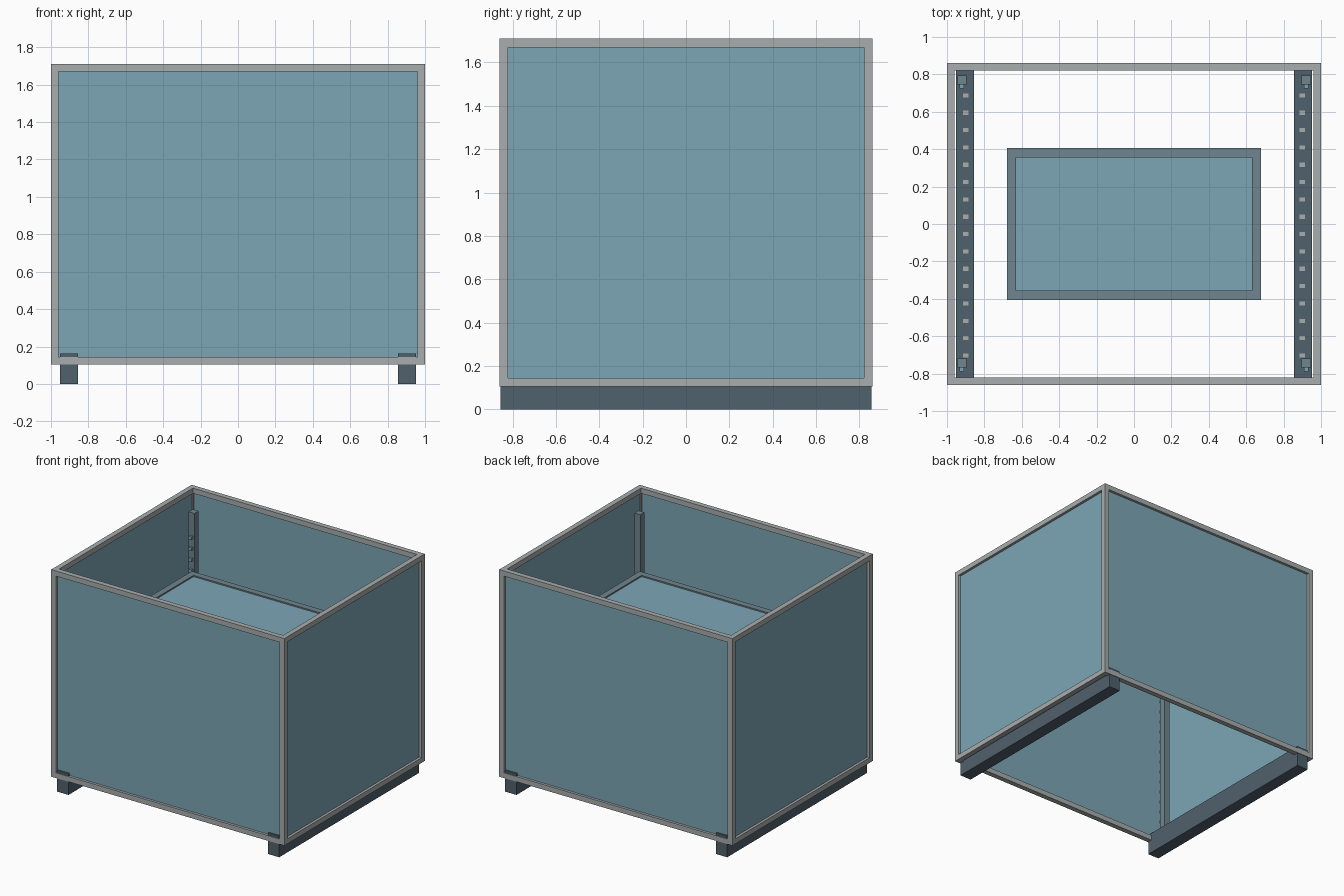
import bpy
import bmesh
from mathutils import Matrix, Vector

cube = bpy.data.objects.get("Cube")
if cube:
    bpy.data.objects.remove(cube, do_unlink=True)


def material(name, hex_code):
    channels = [int(hex_code[i:i + 2], 16) / 255 for i in (0, 2, 4)]
    lin = [c / 12.92 if c < 0.04 else ((c + 0.055) / 1.055) ** 2.4 for c in channels]
    mat = bpy.data.materials.new(name)
    mat.use_nodes = True
    mat.diffuse_color = (*lin, 1)
    mat.node_tree.nodes["Principled BSDF"].inputs["Base Color"].default_value = (*lin, 1)
    return mat


GREY = material("light grey metal", "A9ADAD")
BLUE = material("blue panel", "7CA6B6")
DARK = material("dark slate", "50616D")
SLATE = material("grey blue", "70858E")


def boxes(name, mat, spans):
    """One object from boxes given as (min corner, max corner)."""
    bm = bmesh.new()
    for low, high in spans:
        low, high = Vector(low), Vector(high)
        matrix = Matrix.Translation((low + high) / 2) @ Matrix.Diagonal((*(high - low), 1))
        bmesh.ops.create_cube(bm, size=1, matrix=matrix)
    mesh = bpy.data.meshes.new(name)
    bm.to_mesh(mesh)
    bm.free()
    mesh.materials.append(mat)
    obj = bpy.data.objects.new(name, mesh)
    bpy.context.collection.objects.link(obj)
    return obj


W, D = 1.0, 0.86          # half width and half depth
LOW, TOP = 0.105, 1.71    # frame bottom and top
BAR = 0.04
SIDES = (("left", 1), ("right", -1))


def across(sign, inner, outer):
    return sorted((sign * inner, sign * outer))


# Outer frame: corner uprights and two rings of rails
for z, level in ((LOW, "bottom"), (TOP - BAR, "top")):
    rails = []
    for s in (-1, 1):
        y0, y1 = across(s, D - BAR, D)
        x0, x1 = across(s, W - BAR, W)
        rails.append(((-W, y0, z), (W, y1, z + BAR)))
        rails.append(((x0, -D + BAR, z), (x1, D - BAR, z + BAR)))
    boxes(level + "_rails", GREY, rails)

uprights = []
for sx in (-1, 1):
    for sy in (-1, 1):
        x0, x1 = across(sx, W - BAR, W)
        y0, y1 = across(sy, D - BAR, D)
        uprights.append(((x0, y0, LOW + BAR), (x1, y1, TOP - BAR)))
boxes("corner_uprights", GREY, uprights)

# Recessed wall panels
for name, s in (("back", 1), ("front", -1)):
    y0, y1 = across(s, D - 0.03, D - 0.02)
    boxes(name + "_panel", BLUE, [((-W + BAR, y0, LOW + BAR), (W - BAR, y1, TOP - BAR))])
for name, s in SIDES:
    x0, x1 = across(s, W - 0.03, W - 0.02)
    boxes(name + "_panel", BLUE, [((x0, -D + BAR, LOW + BAR), (x1, D - BAR, TOP - BAR))])

# Base beams with a row of slot plates, and slotted posts standing on them
BEAM_TOP = 0.163
for name, s in SIDES:
    x0, x1 = across(s, 0.855, 0.952)
    boxes(name + "_base_beam", DARK, [((x0, -0.855, 0), (x1, 0.855, BEAM_TOP))])

    c = s * 0.9
    slots = []
    for i in range(16):
        y = -0.703 + i * 0.0927
        slots.append(((c - 0.015, y - 0.011, BEAM_TOP), (c + 0.015, y + 0.011, BEAM_TOP + 0.005)))
    boxes(name + "_beam_slots", GREY, slots)

    c = s * 0.92
    for end, y in (("back", 0.77), ("front", -0.743)):
        boxes(f"{name}_{end}_post", SLATE,
              [((c - 0.025, y - 0.025, BEAM_TOP), (c + 0.025, y + 0.025, 1.56))])
        pegs = []
        for i in range(14):
            z = 0.265 + i * 0.085
            pegs.append(((c - 0.012, y - 0.045, z - 0.012), (c + 0.012, y - 0.025, z + 0.012)))
        boxes(f"{name}_{end}_post_pegs", BLUE, pegs)

# Inner tray: rim with a flat panel
RX, RY, RIM = 0.68, 0.405, 0.05
TRAY_LOW, TRAY_TOP = 1.25, 1.30
rim = []
for s in (-1, 1):
    y0, y1 = across(s, RY - RIM, RY)
    x0, x1 = across(s, RX - RIM, RX)
    rim.append(((-RX, y0, TRAY_LOW), (RX, y1, TRAY_TOP)))
    rim.append(((x0, -RY + RIM, TRAY_LOW), (x1, RY - RIM, TRAY_TOP)))
boxes("tray_rim", SLATE, rim)
boxes("tray_panel", BLUE, [((-RX + RIM, -RY + RIM, TRAY_LOW + 0.01),
                            (RX - RIM, RY - RIM, TRAY_TOP - 0.01))])
